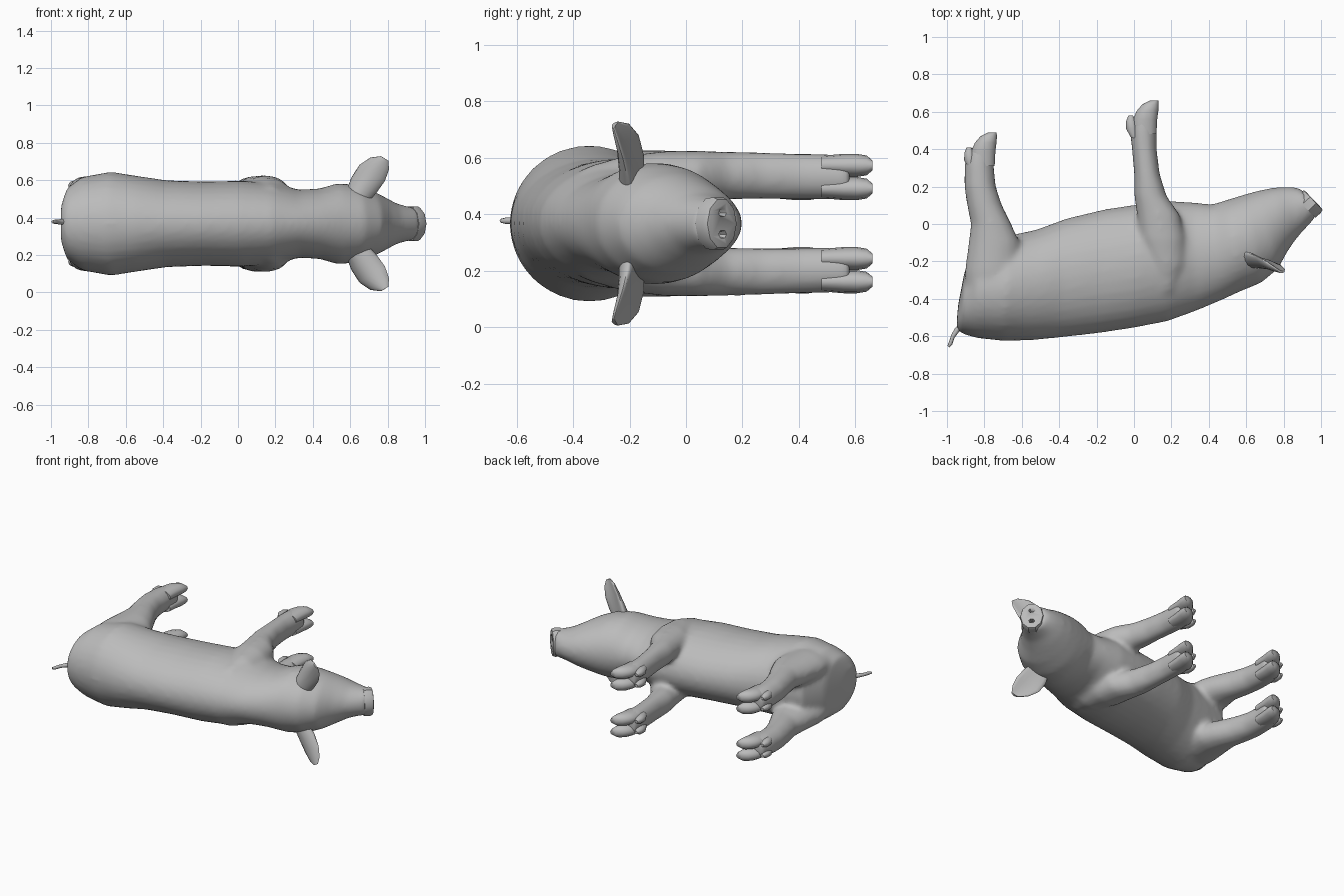
import bpy, bmesh, math
from mathutils import Vector as V

cube = bpy.data.objects.get("Cube")
if cube:
    bpy.data.objects.remove(cube)

MID = 0.367  # height of the animal's symmetry plane (it lies on its side)

skin = bpy.data.materials.new("grey_skin")
skin.use_nodes = True
COLOUR = (0.5, 0.5, 0.5, 1)
skin.diffuse_color = COLOUR
skin.node_tree.nodes["Principled BSDF"].inputs["Base Color"].default_value = COLOUR


def loft(bm, rings, n=20, cup=V((0, 0, 0))):
    """Skin elliptical rings (centre, u axis, v axis); cup pulls the u edges sideways."""
    loops = []
    for c, u, v in rings:
        loop = []
        for i in range(n):
            a = 2 * math.pi * i / n
            p = c + u * math.cos(a) + v * math.sin(a)
            p += cup * (math.cos(a) ** 2) * u.length
            loop.append(bm.verts.new(p))
        loops.append(loop)
    for a, b in zip(loops, loops[1:]):
        for i in range(n):
            j = (i + 1) % n
            bm.faces.new((a[i], a[j], b[j], b[i]))
    bm.faces.new(loops[0])
    bm.faces.new(loops[-1])


def finish(bm, name, angle=40):
    bmesh.ops.recalc_face_normals(bm, faces=bm.faces)
    mesh = bpy.data.meshes.new(name)
    bm.to_mesh(mesh)
    bm.free()
    mesh.materials.append(skin)
    ob = bpy.data.objects.new(name, mesh)
    bpy.context.collection.objects.link(ob)
    bpy.ops.object.select_all(action='DESELECT')
    ob.select_set(True)
    bpy.context.view_layer.objects.active = ob
    bpy.ops.object.shade_smooth_by_angle(angle=math.radians(angle))
    return ob


def leg_rings(rows, s):
    """Rows: y, x min, x max, offset from the symmetry plane, half thickness."""
    return [(V(((x0 + x1) / 2, y, MID + s * off)), V(((x1 - x0) / 2, 0, 0)), V((0, 0, r)))
            for y, x0, x1, off, r in rows]


# Trunk and head: back point, belly point, half width
TRUNK = [
    ((-.95, -.55), (-.94, -.43), .10), ((-.925, -.585), (-.905, -.25), .19),
    ((-.84, -.61), (-.83, -.10), .25), ((-.70, -.625), (-.66, -.06), .278),
    ((-.55, -.622), (-.52, -.03), .255), ((-.40, -.607), (-.36, .03), .232),
    ((-.20, -.585), (-.15, .08), .225), ((0, -.555), (.04, .108), .230),
    ((.18, -.52), (.20, .123), .217), ((.33, -.465), (.32, .115), .182),
    ((.45, -.415), (.42, .105), .188), ((.57, -.36), (.50, .13), .217),
    ((.68, -.315), (.58, .155), .208), ((.77, -.24), (.67, .18), .175),
    ((.825, -.14), (.75, .195), .14), ((.875, -.07), (.82, .20), .108),
    ((.935, -.005), (.87, .195), .093), ((.975, .04), (.90, .185), .09),
]
FRONT_LEG = [
    (-.36, .12, .22, .15, .05), (-.22, .07, .28, .155, .085), (-.08, .03, .277, .165, .092),
    (.05, .015, .245, .17, .088), (.15, 0, .175, .17, .086), (.27, 0, .138, .17, .084),
    (.40, -.012, .122, .167, .082), (.50, -.022, .122, .165, .082), (.58, -.01, .122, .165, .076),
]
HIND_LEG = [
    (-.40, -.90, -.62, .155, .09), (-.25, -.905, -.60, .16, .10), (-.10, -.885, -.61, .165, .095),
    (0, -.873, -.655, .17, .088), (.10, -.893, -.705, .17, .086), (.20, -.908, -.738, .17, .084),
    (.32, -.907, -.75, .167, .082), (.41, -.885, -.745, .165, .076),
]
bm = bmesh.new()
rings = []
for b, c, w in TRUNK:
    b, c = V((*b, MID)), V((*c, MID))
    rings.append(((b + c) / 2, (c - b) / 2, V((0, 0, w))))
loft(bm, rings, 32)
for s in (1, -1):
    loft(bm, leg_rings(FRONT_LEG, s))
    loft(bm, leg_rings(HIND_LEG, s))
body = finish(bm, "body_and_legs")
# Fuse trunk and legs into one soft skin
fuse = body.modifiers.new("fuse", 'REMESH')
fuse.mode = 'VOXEL'
fuse.voxel_size = 0.016
fuse.use_smooth_shade = True
soften = body.modifiers.new("soften", 'SMOOTH')
soften.factor = 0.5
soften.iterations = 8

# Cloven feet: two toes and two dewclaws each; rows are y, x min, x max, half thickness
TOE = [(.48, 0, .12, .034), (.56, -.005, .124, .041), (.605, .015, .13, .041),
       (.64, .045, .132, .035), (.66, .085, .13, .018)]
CLAW = [(.46, -.015, .03, .02), (.51, -.043, .02, .027), (.55, -.042, .01, .024),
        (.58, -.03, -.005, .010)]
for end, dx, dy in (("front", 0, 0), ("hind", -.865, -.17)):
    for side, s in (("upper", 1), ("lower", -1)):
        bm = bmesh.new()
        for t in (1, -1):
            for rows, off in ((TOE, .041), (CLAW, .038)):
                loft(bm, leg_rings([(y + dy, a + dx, b + dx, .165 + t * off, r)
                                    for y, a, b, r in rows], s), 12)
        finish(bm, f"{end}_{side}_foot", 50)

# Cupped ears: centre, half width, half thickness
EAR = [((.61, -.195, .115), .06, .04), ((.665, -.205, .208), .083, .030),
       ((.71, -.22, .275), .085, .020), ((.752, -.24, .325), .062, .014),
       ((.782, -.255, .350), .024, .007)]
for side, s in (("upper", 1), ("lower", -1)):
    wide = V((.80, -.32, -.50 * s)).normalized()
    thick = V((.30, .94, -.12 * s)).normalized()
    bm = bmesh.new()
    loft(bm, [(V((x, y, MID + s * z)), wide * w, thick * t) for (x, y, z), w, t in EAR],
         16, thick * .3)
    finish(bm, f"{side}_ear", 60)

# Snout pad: an octagonal plate with sunken nostrils
n = V((.72, .69, 0)).normalized()
across = V((n.y, -n.x, 0))
tip = V((.952, .122, MID))
bm = bmesh.new()
loft(bm, [(tip + n * d, across * (.072 * k), V((0, 0, .09 * k)))
          for d, k in ((-.05, 1.05), (-.01, 1.08), (.008, 1), (.011, .85))], 10)
pad = finish(bm, "snout_pad", 35)
bm = bmesh.new()
for s in (1, -1):
    c = tip + V((0, 0, .038 * s))
    loft(bm, [(c + n * d, across * r, V((0, 0, r * .75)))
              for d, r in ((-.03, .008), (.03, .026))], 6)
cutter = finish(bm, "nostril_cutter")
cut = pad.modifiers.new("nostrils", 'BOOLEAN')
cut.operation = 'DIFFERENCE'
cut.object = cutter
# Bake the cut so the cutter can go
baked = bpy.data.meshes.new_from_object(
    pad.evaluated_get(bpy.context.evaluated_depsgraph_get()))
pad.modifiers.clear()
pad.data = baked
bpy.data.objects.remove(cutter)

# Small eyes
for side, s in (("upper", 1), ("lower", -1)):
    bm = bmesh.new()
    bmesh.ops.create_uvsphere(bm, u_segments=12, v_segments=8, radius=.02)
    bmesh.ops.translate(bm, verts=bm.verts, vec=(.785, -.06, MID + s * .108))
    finish(bm, f"{side}_eye", 60)

# Thin bent tail
TAIL = [(-.91, -.54, .018), (-.945, -.565, .015), (-.968, -.60, .012),
        (-.98, -.635, .012), (-.992, -.655, .007)]
bm = bmesh.new()
loft(bm, [(V((x, y, MID + .01)), V((.7, -.7, 0)) * r, V((0, 0, r))) for x, y, r in TAIL], 8)
finish(bm, "tail", 60)
